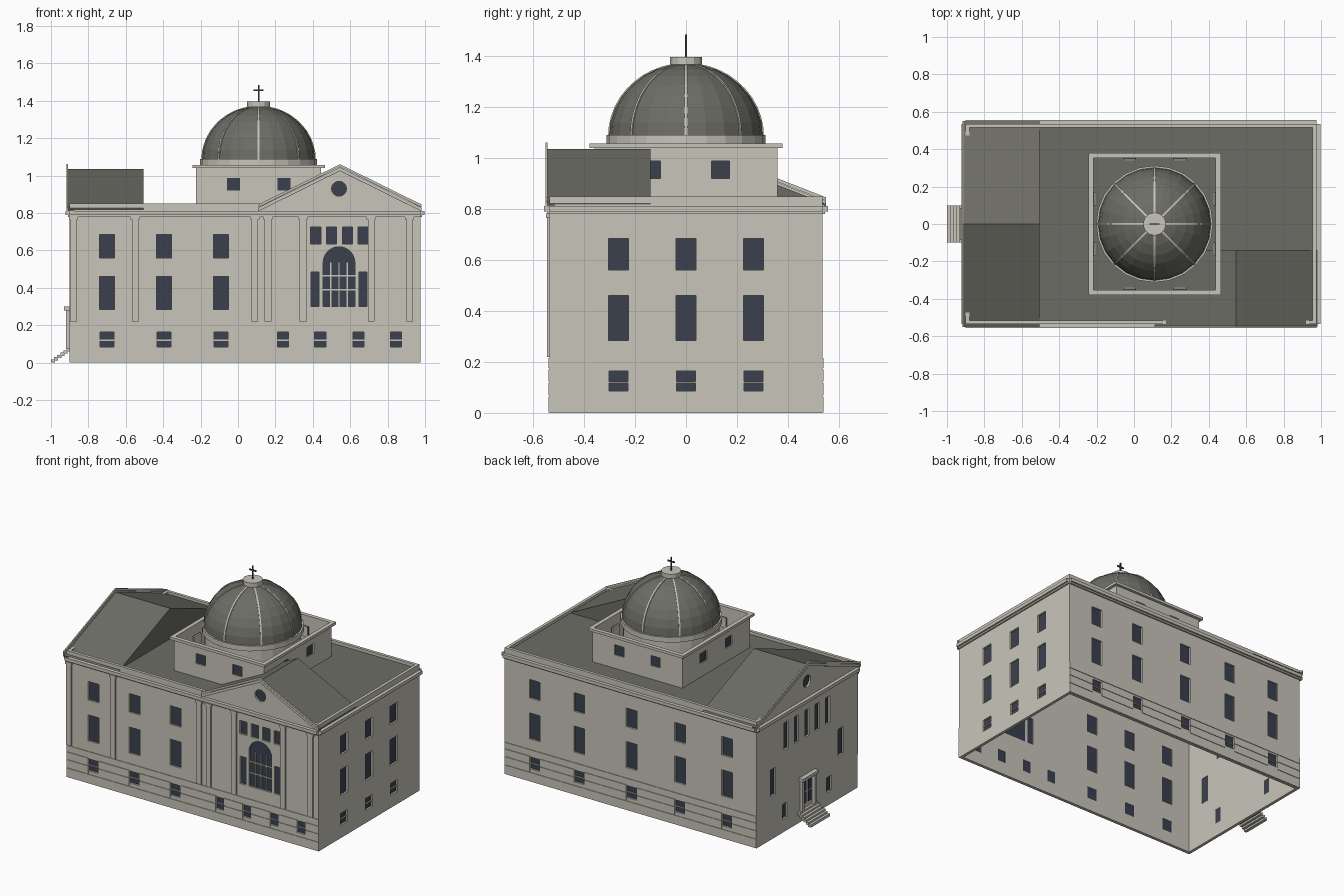
import bpy, bmesh
from math import sin, cos, pi, radians
from mathutils import Matrix, Vector

if "Cube" in bpy.data.objects:
    bpy.data.objects.remove(bpy.data.objects["Cube"])


def material(name, rgb):
    m = bpy.data.materials.new(name)
    m.use_nodes = True
    m.diffuse_color = (*rgb, 1)
    m.node_tree.nodes["Principled BSDF"].inputs["Base Color"].default_value = (*rgb, 1)
    return m


STONE = material("pale stone", (0.58, 0.56, 0.49))
SLATE = material("grey slate", (0.15, 0.152, 0.13))
GLASS = material("dark glass", (0.042, 0.051, 0.076))

# Facades: axis of the normal, its sign, and the wall plane
FACES = {"front": (1, -1, -0.535), "back": (1, 1, 0.535),
         "east": (0, 1, 0.975), "west": (0, -1, -0.9)}
CX = 0.11
HX, HY = 0.335, 0.36
DRUM = {"front": (1, -1, -HY), "back": (1, 1, HY),
        "east": (0, 1, CX + HX), "west": (0, -1, CX - HX)}


def finish(name, bm, mat):
    bmesh.ops.recalc_face_normals(bm, faces=bm.faces)
    mesh = bpy.data.meshes.new(name)
    bm.to_mesh(mesh)
    bm.free()
    mesh.materials.append(mat)
    ob = bpy.data.objects.new(name, mesh)
    bpy.context.scene.collection.objects.link(ob)
    return ob


def extrude(bm, near, far):
    a = [bm.verts.new(p) for p in near]
    b = [bm.verts.new(p) for p in far]
    bm.faces.new(a)
    bm.faces.new(b[::-1])
    for i in range(len(a)):
        j = (i + 1) % len(a)
        bm.faces.new((a[i], b[i], b[j], a[j]))


def panels(name, items, d0, d1, mat, faces=FACES):
    """Outlines (u, z) on a facade, extruded from depth d0 to d1 inward."""
    bm = bmesh.new()
    for face, pts in items:
        axis, sign, plane = faces[face]
        rows = []
        for d in (d0, d1):
            c = plane - sign * d
            rows.append([(c, u, z) if axis == 0 else (u, c, z) for u, z in pts])
        extrude(bm, *rows)
    return finish(name, bm, mat)


def rect(u0, u1, z0, z1):
    return [(u0, z0), (u1, z0), (u1, z1), (u0, z1)]


def window(u, w, z0, z1):
    return rect(u - w / 2, u + w / 2, z0, z1)


def disc(u, z, r, n=16):
    return [(u + r * cos(2 * pi * i / n), z + r * sin(2 * pi * i / n)) for i in range(n)]


def arch(u, w, z0, z1, n=12):
    r = w / 2
    return [(u - r, z0), (u + r, z0)] + [
        (u + r * cos(pi * i / n), z1 - r + r * sin(pi * i / n)) for i in range(n + 1)]


def box(name, lo, hi, mat):
    bm = bmesh.new()
    extrude(bm, *[[(lo[0], lo[1], z), (hi[0], lo[1], z), (hi[0], hi[1], z), (lo[0], hi[1], z)]
                  for z in (lo[2], hi[2])])
    return finish(name, bm, mat)


def cylinder(name, r, z0, z1, n, mat):
    bm = bmesh.new()
    extrude(bm, *[[(CX + x, y, z) for x, y in disc(0, 0, r, n)] for z in (z0, z1)])
    return finish(name, bm, mat)


def cut(ob, cutter):
    mod = ob.modifiers.new("openings", "BOOLEAN")
    mod.operation, mod.solver, mod.object = "DIFFERENCE", "EXACT", cutter
    bpy.context.view_layer.update()
    mesh = bpy.data.meshes.new_from_object(ob.evaluated_get(bpy.context.evaluated_depsgraph_get()))
    ob.modifiers.clear()
    ob.data = mesh


# Window layout
LOW, MID, HIGH = (0.085, 0.165), (0.285, 0.46), (0.56, 0.685)
columns = [("front", u) for u in (-0.70, -0.395, -0.09)]
columns += [("east", u) for u in (-0.265, 0, 0.265)]
columns += [("back", u) for u in (-0.68, -0.33, 0.03, 0.42, 0.75)]
basement = [(f, u, 0.075) for f, u in columns]
basement += [("front", u, 0.06) for u in (0.24, 0.44, 0.645, 0.845)]
openings = [(f, window(u, 0.08, *row)) for f, u in columns for row in (MID, HIGH)]
openings += [(f, window(u, w, *LOW)) for f, u, w in basement]
openings += [("front", window(u, 0.055, 0.635, 0.725)) for u in (0.415, 0.5, 0.585, 0.67)]
openings += [("front", window(u, 0.042, 0.30, 0.485)) for u in (0.412, 0.668)]
openings += [("front", arch(0.54, 0.17, 0.30, 0.62)), ("front", disc(0.54, 0.93, 0.04))]
openings += [("west", disc(0, 0.92, 0.04))]
openings += [("west", window(u, 0.045, 0.55, 0.73)) for u in (-0.22, -0.11, 0, 0.11, 0.22)]
openings += [("west", window(u, 0.055, 0.29, 0.47)) for u in (-0.36, 0.36)]
openings += [("west", window(u, 0.05, 0.09, 0.19)) for u in (-0.235, 0.235)]

# Hollow body, gable walls and glazing
walls = box("main_walls", (-0.9, -0.535, 0), (0.975, 0.535, 0.85), STONE)
hollow = box("hollow_cutter", (-0.88, -0.515, -1), (0.955, 0.515, 2), STONE)
cut(walls, hollow)
GABLES = {"front": (0.545, 0.435, 1.035), "west": (0, 0.55, 1.035)}
cutter = panels("window_cutter", openings, -0.03, 0.03, STONE)
cut(walls, cutter)
for face, (c, half, top) in GABLES.items():
    tri = [(c - half + 0.01, 0.82), (c + half - 0.01, 0.82), (c, top - 0.005)]
    gable = panels(face + "_gable_wall", [(face, tri)], 0, 0.02, STONE)
    cut(gable, cutter)
panels("window_glass", openings, 0.012, 0.018, GLASS)

# Glazing bars
bars = [(f, rect(u - w / 2, u + w / 2, 0.117, 0.124)) for f, u, w in basement]
bars += [("front", rect(0.455, 0.625, z, z + 0.008)) for z in (0.385, 0.46)]
bars += [("front", rect(u - 0.004, u + 0.004, 0.30, 0.535)) for u in (0.497, 0.54, 0.583)]
panels("glazing_bars", bars, 0.005, 0.012, STONE)

# Flat roof and gabled roofs with raking cornices
box("flat_roof", (-0.88, -0.515, 0.81), (0.955, 0.515, 0.83), SLATE)
for face, (c, half, top) in GABLES.items():
    outline = [(c - half, 0.82), (c + half, 0.82), (c, top)]
    panels(face + "_gable_roof", [(face, outline)], 0.02, 0.395, SLATE)
    def chevron(low, high):
        return [(c - half, 0.82 + low), (c, top + low), (c + half, 0.82 + low),
                (c + half, 0.82 + high), (c, top + high), (c - half, 0.82 + high)]
    panels(face + "_roof_edge", [(face, chevron(-0.01, 0))], -0.01, 0.02, SLATE)
    panels(face + "_raking_cornice", [(face, chevron(-0.008, 0.01)), (face, chevron(0.012, 0.026))],
           -0.016, -0.008, STONE)

# Cornice around the top, with a smaller moulding below
SPAN = {"front": (-0.9, 0.975), "back": (-0.9, 0.975), "east": (-0.535, 0.535), "west": (-0.535, 0.535)}
panels("cornice", [(f, rect(*s, 0.79, 0.812)) for f, s in SPAN.items()], -0.022, 0, STONE)
panels("cornice_moulding", [(f, rect(*s, 0.78, 0.79)) for f, s in SPAN.items()], -0.01, 0, STONE)

# Base courses, broken around the basement windows
courses = []
for f in ("front", "back"):
    holes = sorted((u - w / 2, u + w / 2) for g, u, w in basement if g == f)
    edges = [-0.9] + [e for h in holes for e in h] + [0.975]
    for z0, z1 in ((0.068, 0.118), (0.124, 0.17)):
        courses += [(f, rect(a, b, z0, z1)) for a, b in zip(edges[::2], edges[1::2])]
    courses += [(f, rect(*SPAN[f], 0.002, 0.062)), (f, rect(*SPAN[f], 0.176, 0.215))]
panels("base_courses", courses, -0.004, 0, STONE)

# Front pilasters with caps
places = (-0.88, -0.55, 0.09, 0.16, 0.348, 0.712, 0.918)
panels("pilasters", [("front", rect(u - 0.018, u + 0.018, 0.22, 0.77)) for u in places], -0.01, 0, STONE)
panels("pilaster_caps", [("front", rect(u - 0.024, u + 0.024, 0.765, 0.782)) for u in places], -0.014, 0, STONE)

# Side doorway and stairs
panels("door_jambs", [("west", rect(u - 0.01, u + 0.01, 0.075, 0.28)) for u in (-0.065, 0.065)], -0.02, 0, STONE)
panels("door_hood", [("west", rect(-0.085, 0.085, 0.278, 0.3))], -0.03, 0, STONE)
panels("door_panes", [("west", window(u, 0.03, z, z + 0.07)) for u in (-0.025, 0.025) for z in (0.11, 0.19)],
       -0.004, 0, GLASS)
for i in range(6):
    box(f"stair_{i + 1}", (-1 + i * 0.0167, -0.1, 0.012 * i), (-0.978 + i * 0.0167, 0.1, 0.012 * i + 0.018), STONE)

# Square drum: open shell with windows and a rim
drum = box("drum_walls", (CX - HX, -HY, 0.82), (CX + HX, HY, 1.05), STONE)
drum_hollow = box("drum_hollow_cutter", (CX - HX + 0.008, -HY + 0.008, 0), (CX + HX - 0.008, HY - 0.008, 2), STONE)
cut(drum, drum_hollow)
drum_windows = [(f, window(o + s, 0.07, 0.92, 0.988)) for f, o in
                (("front", CX), ("back", CX), ("east", 0), ("west", 0)) for s in (-0.135, 0.135)]
drum_cutter = panels("drum_window_cutter", drum_windows, -0.02, 0.03, STONE, DRUM)
cut(drum, drum_cutter)
panels("drum_glass", drum_windows, 0.008, 0.014, GLASS, DRUM)
panels("drum_window_backs", drum_windows, 0.014, 0.022, STONE, DRUM)
rim = box("drum_rim", (CX - 0.354, -0.379, 1.04), (CX + 0.354, 0.379, 1.058), STONE)
cut(rim, drum_hollow)
for helper in (hollow, cutter, drum_hollow, drum_cutter):
    bpy.data.objects.remove(helper)

# Dome on a round ring
cylinder("dome_base", 0.295, 0.83, 1.06, 24, STONE)
cylinder("dome_ring", 0.312, 1.055, 1.09, 24, STONE)
R, H = 0.302, 0.285
bm = bmesh.new()
bmesh.ops.create_uvsphere(bm, u_segments=24, v_segments=16, radius=1)
bmesh.ops.delete(bm, geom=[v for v in bm.verts if v.co.z < -0.01], context="VERTS")
bmesh.ops.transform(bm, matrix=Matrix.Translation((CX, 0, 1.085)) @ Matrix.Diagonal((R, R, H, 1)), verts=bm.verts)
finish("dome", bm, SLATE)

# Eight ribs
bm = bmesh.new()
angles = [radians(80 * i / 10) for i in range(11)]
for k in range(8):
    turn = Matrix.Translation((CX, 0, 1.085)) @ Matrix.Rotation(k * pi / 4, 4, "Z")
    arc = [((R + 0.004) * cos(a), (H + 0.004) * sin(a)) for a in angles]
    arc += [((R - 0.012) * cos(a), (H - 0.012) * sin(a)) for a in reversed(angles)]
    extrude(bm, *[[turn @ Vector((x, y, z)) for x, z in arc] for y in (-0.005, 0.005)])
finish("dome_ribs", bm, STONE)

# Cap and cross
cylinder("dome_cap", 0.052, 1.35, 1.375, 12, STONE)
cylinder("dome_cap_rim", 0.062, 1.368, 1.397, 12, STONE)
box("cross_post", (CX - 0.004, -0.004, 1.39), (CX + 0.004, 0.004, 1.485), GLASS)
box("cross_arm", (CX - 0.026, -0.004, 1.452), (CX + 0.026, 0.004, 1.46), GLASS)
